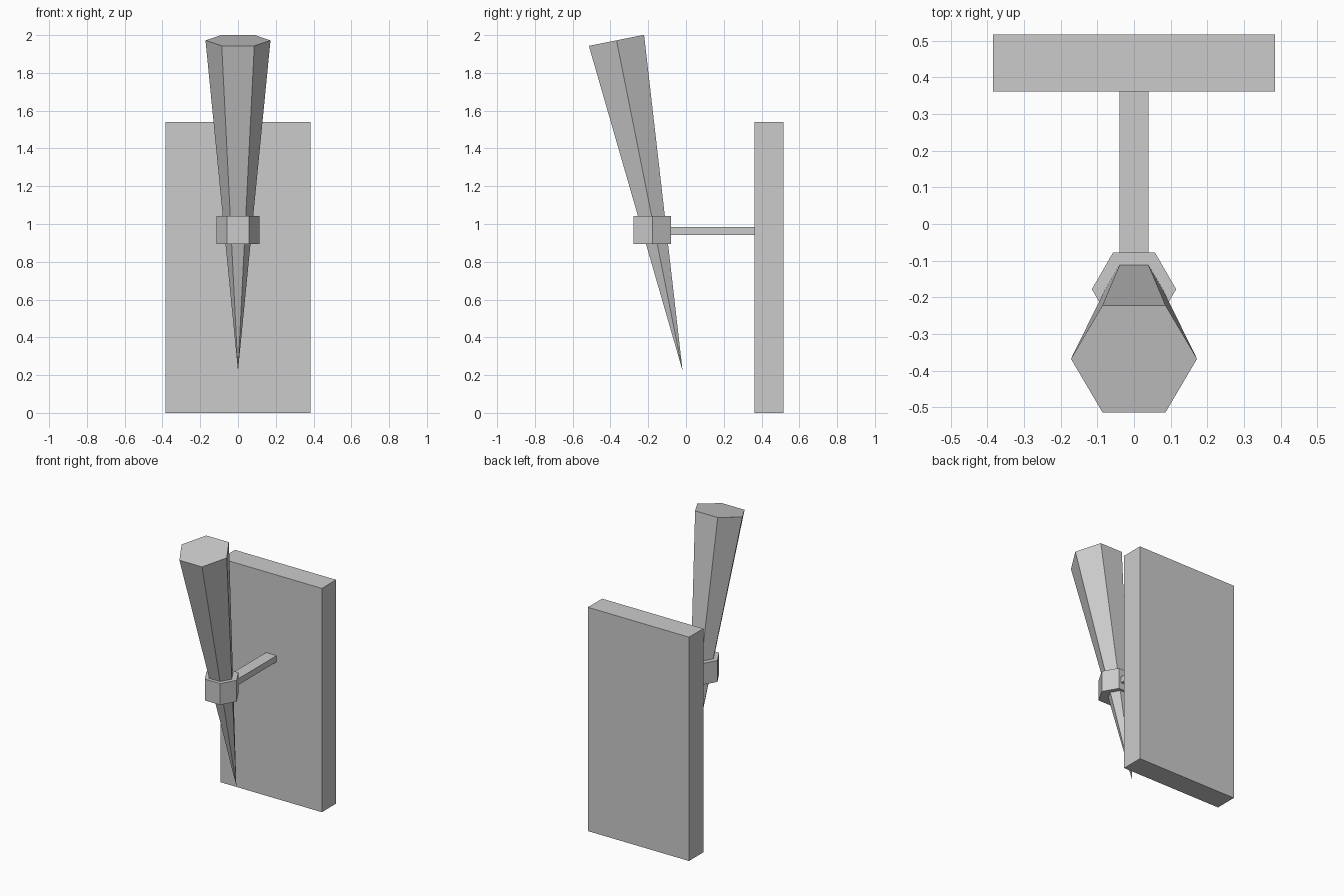
import bpy
from mathutils import Vector

if "Cube" in bpy.data.objects:
    bpy.data.objects.remove(bpy.data.objects["Cube"])


def box(name, lo, hi):
    lo, hi = Vector(lo), Vector(hi)
    bpy.ops.mesh.primitive_cube_add(size=1, location=(lo + hi) / 2)
    ob = bpy.context.object
    ob.name = name
    ob.scale = hi - lo
    bpy.ops.object.transform_apply(location=False, rotation=False, scale=True)
    return ob


def hex_cone(name, bottom, top, r_bottom, r_top):
    # Six-sided solid running from bottom to top, corners on +x and -x
    bottom, top = Vector(bottom), Vector(top)
    axis = top - bottom
    bpy.ops.mesh.primitive_cone_add(vertices=6, radius1=r_bottom, radius2=r_top,
                                    depth=axis.length)
    ob = bpy.context.object
    ob.name = name
    mesh = ob.data
    # put corners on the x axis if they start on the y axis
    widest = max(mesh.vertices, key=lambda v: v.co.xy.length)
    turn = Vector((1, 0)).angle_signed(widest.co.xy)
    from mathutils import Matrix
    mesh.transform(Matrix.Rotation(turn, 4, 'Z'))
    tilt = Vector((0, 0, 1)).rotation_difference(axis.normalized())
    ob.rotation_mode = 'QUATERNION'
    ob.rotation_quaternion = tilt
    ob.location = (bottom + top) / 2
    return ob


# Wall plate and bracket arm
box("wall_plate", (-0.385, 0.362, 0), (0.385, 0.517, 1.54))
box("bracket_arm", (-0.04, -0.10, 0.942), (0.04, 0.38, 0.985))

# Hexagonal holder
hex_cone("holder_ring", (0, -0.178, 0.895), (0, -0.178, 1.042), 0.115, 0.115)

# Tilted, tapering torch
hex_cone("torch_shaft", (0, -0.018, 0.222), (0, -0.368, 1.972), 0, 0.172)
